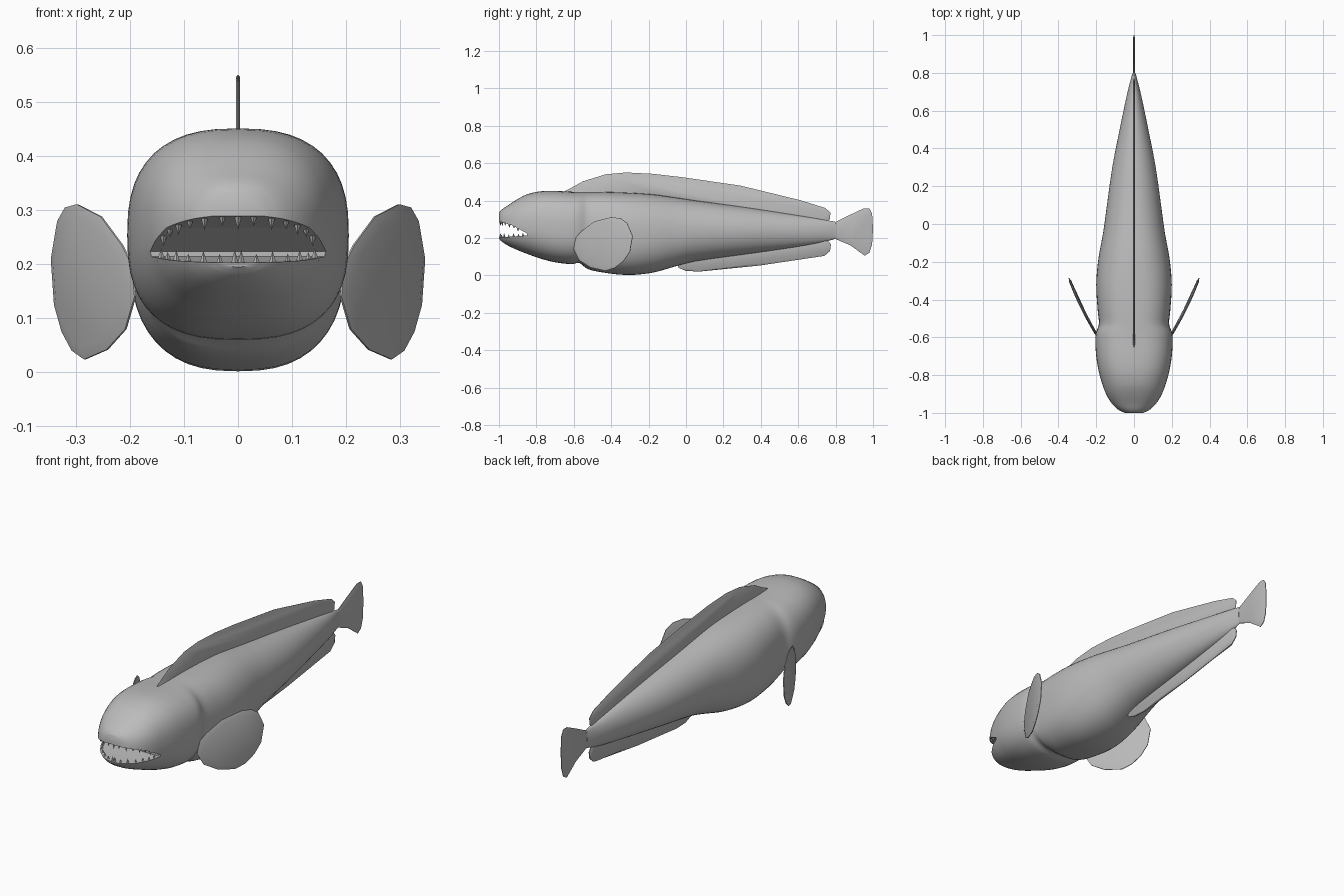
import bpy, bmesh, math
from mathutils import Vector

if "Cube" in bpy.data.objects:
    bpy.data.objects.remove(bpy.data.objects["Cube"])

grey = bpy.data.materials.new("fish grey")
grey.diffuse_color = (0.5, 0.5, 0.5, 1)
grey.use_nodes = True
grey.node_tree.nodes["Principled BSDF"].inputs["Base Color"].default_value = grey.diffuse_color

# body sections: y, half width, bottom z, top z, roundness exponent
SECTIONS = [
    (-1.00, .050, .195, .335, 2.4), (-.985, .082, .180, .352, 2.4),
    (-.95, .118, .158, .375, 2.4), (-.90, .148, .135, .408, 2.4),
    (-.85, .167, .115, .433, 2.4), (-.78, .187, .090, .449, 2.5),
    (-.70, .200, .070, .451, 2.6), (-.61, .205, .060, .447, 2.6),
    (-.57, .199, .066, .446, 2.6), (-.53, .186, .036, .446, 2.6),
    (-.46, .192, .018, .446, 2.6), (-.32, .200, .002, .442, 2.5),
    (-.18, .188, .014, .433, 2.3), (-.05, .164, .050, .415, 2.2),
    (.05, .150, .075, .400, 2.1), (.30, .115, .110, .366, 2.0),
    (.50, .076, .138, .336, 2.0), (.70, .034, .170, .304, 2.0),
    (.80, .008, .195, .286, 2.0)]


def section(y):
    """Smoothly interpolated body section at y."""
    s = SECTIONS
    i = max(k for k in range(len(s) - 1) if s[k][0] <= y or k == 0)
    a, b = s[i], s[i + 1]
    p, n = s[max(i - 1, 0)], s[min(i + 2, len(s) - 1)]
    h = b[0] - a[0]
    t = (y - a[0]) / h
    out = []
    for c in range(1, 5):
        ma = (b[c] - p[c]) / (b[0] - p[0]) * h
        mb = (n[c] - a[c]) / (n[0] - a[0]) * h
        out.append((2*t**3 - 3*t*t + 1) * a[c] + (t**3 - 2*t*t + t) * ma
                   + (3*t*t - 2*t**3) * b[c] + (t**3 - t*t) * mb)
    return out


def finish(bm, name, smooth=True):
    bmesh.ops.recalc_face_normals(bm, faces=bm.faces)
    mesh = bpy.data.meshes.new(name)
    bm.to_mesh(mesh)
    bm.free()
    mesh.materials.append(grey)
    ob = bpy.data.objects.new(name, mesh)
    bpy.context.collection.objects.link(ob)
    if smooth:
        bpy.ops.object.select_all(action='DESELECT')
        ob.select_set(True)
        bpy.context.view_layer.objects.active = ob
        bpy.ops.object.shade_smooth_by_angle(angle=math.radians(40))
    return ob


def bridge(bm, rings, caps=True):
    rings = [[bm.verts.new(p) for p in r] for r in rings]
    n = len(rings[0])
    for a, b in zip(rings, rings[1:]):
        for i in range(n):
            bm.faces.new((a[i], a[(i + 1) % n], b[(i + 1) % n], b[i]))
    if caps:
        bm.faces.new(rings[0])
        bm.faces.new(rings[-1])


# body: lofted superellipses
N = 48
rings = []
for a, b in zip(SECTIONS, SECTIONS[1:]):
    for k in range(3):
        rings.append(a[0] + (b[0] - a[0]) * k / 3)
rings.append(SECTIONS[-1][0])


def ring(y):
    w, lo, hi, e = section(y)
    pts = []
    for i in range(N):
        c, s = math.cos(2*math.pi*i/N), math.sin(2*math.pi*i/N)
        x = math.copysign(abs(c) ** (2/e), c) * w
        z = math.copysign(abs(s) ** (2/e), s) * (hi - lo) / 2
        pts.append((x, y, (hi + lo) / 2 + z))
    return pts


bm = bmesh.new()
bridge(bm, [ring(y) for y in rings])
body = finish(bm, "body")

# mouth: wedge cut into the snout, lip lines given as (y, z)
UPPER = [(-1.1, .305), (-1.0, .289), (-.93, .268), (-.85, .224)]
LOWER = [(-1.1, .200), (-1.0, .203), (-.93, .207), (-.85, .214)]
bm = bmesh.new()
outline = UPPER + LOWER[::-1]
bridge(bm, [[(x, y, z) for y, z in outline] for x in (-.3, .3)])
cutter = finish(bm, "mouth_cutter", False)
cutter.hide_render = True
cutter.hide_viewport = True
cut = body.modifiers.new("mouth", 'BOOLEAN')
cut.object = cutter
cut.solver = 'EXACT'


def lip_z(line, y):
    for (y0, z0), (y1, z1) in zip(line, line[1:]):
        if y <= y1:
            return z0 + (z1 - z0) * (y - y0) / (y1 - y0)
    return line[-1][1]


def lip_y(line, x):
    """Where along the lip the body surface reaches half width x."""
    y = -1.0
    while y < -.86:
        w, lo, hi, e = section(y)
        v = min(1, abs(lip_z(line, y) - (lo + hi) / 2) / ((hi - lo) / 2))
        if w * (1 - v ** e) ** (1 / e) >= x:
            break
        y += .002
    return y


# teeth: little four-sided spikes along both lips
for name, line, way, xs in (
        ("upper_teeth", UPPER, -1, (0, .035, .068, .095, .116, .132, .144)),
        ("lower_teeth", LOWER, 1, (.012, .04, .07, .098, .12, .136, .148))):
    bm = bmesh.new()
    for j, x in enumerate(xs):
        y = lip_y(line, x) + .008
        z = lip_z(line, y)
        h = (.024 if j % 2 == 0 else .017) * (1 - .3 * x / .15)
        for side in ((1, -1) if x else (1,)):
            cx, r = side * max(0, x - .006), .008
            base = [bm.verts.new((cx + r * dx, y + r * dy, z - way * .006))
                    for dx, dy in ((1, 0), (0, 1), (-1, 0), (0, -1))]
            tip = bm.verts.new((cx, y, z + way * h))
            for i in range(4):
                bm.faces.new((base[i], base[(i + 1) % 4], tip))
            bm.faces.new(base)
    finish(bm, name, False)


def fin(name, pts, thick, inset, place):
    """Flat fin with a bevelled rim from a (y, z) outline."""
    pts = [Vector(p) for p in pts]
    mid = sum(pts, Vector((0, 0))) / len(pts)
    inner = []
    for p in pts:
        d = mid - p
        inner.append(p + d.normalized() * min(inset, d.length * .5))
    bm = bmesh.new()
    bridge(bm, [[place(p, t) for p in loop] for loop, t in (
        (inner, -thick), (pts, -thick * .25), (pts, thick * .25), (inner, thick))])
    return finish(bm, name)


def upright(p, t):
    return (t, p.x, p.y)


fin("dorsal_fin", [
    (-.67, .44), (-.61, .47), (-.55, .503), (-.43, .54), (-.32, .55), (-.18, .543),
    (-.03, .526), (.29, .48), (.61, .402), (.745, .36), (.772, .335), (.77, .30),
    (.74, .28), (.5, .31), (.2, .355), (-.1, .40), (-.4, .42)],
    .004, .012, upright)
fin("anal_fin", [
    (-.05, .07), (-.04, .04), (.0, .024), (.07, .02), (.39, .052), (.74, .104),
    (.77, .13), (.775, .165), (.76, .186), (.6, .175), (.3, .14), (.05, .10)],
    .008, .014, upright)
fin("tail_fin", [
    (.76, .285), (.79, .28), (.88, .325), (.95, .358), (.98, .358), (.995, .33),
    (1.0, .25), (.995, .165), (.98, .12), (.955, .105), (.88, .16), (.79, .198),
    (.76, .20)], .006, .02, upright)

# pectoral fins: swept outwards, mirrored left and right
PECTORAL = [
    (-.59, .20), (-.56, .235), (-.49, .288), (-.40, .311), (-.35, .305), (-.315, .28),
    (-.285, .21), (-.30, .125), (-.335, .075), (-.38, .04), (-.43, .024), (-.51, .042),
    (-.57, .08), (-.60, .14)]
for side, label in ((1, "right"), (-1, "left")):
    def swept(p, t, side=side):
        bow = .02 * math.sin(math.pi * min(1, max(0, (p.x + .6) / .32)))
        x = .19 + .49 * (p.x + .6) + bow * .5
        return (side * (x + t * .9), p.x - t * .45, p.y)
    fin(label + "_pectoral_fin", PECTORAL, .007, .022, swept)
